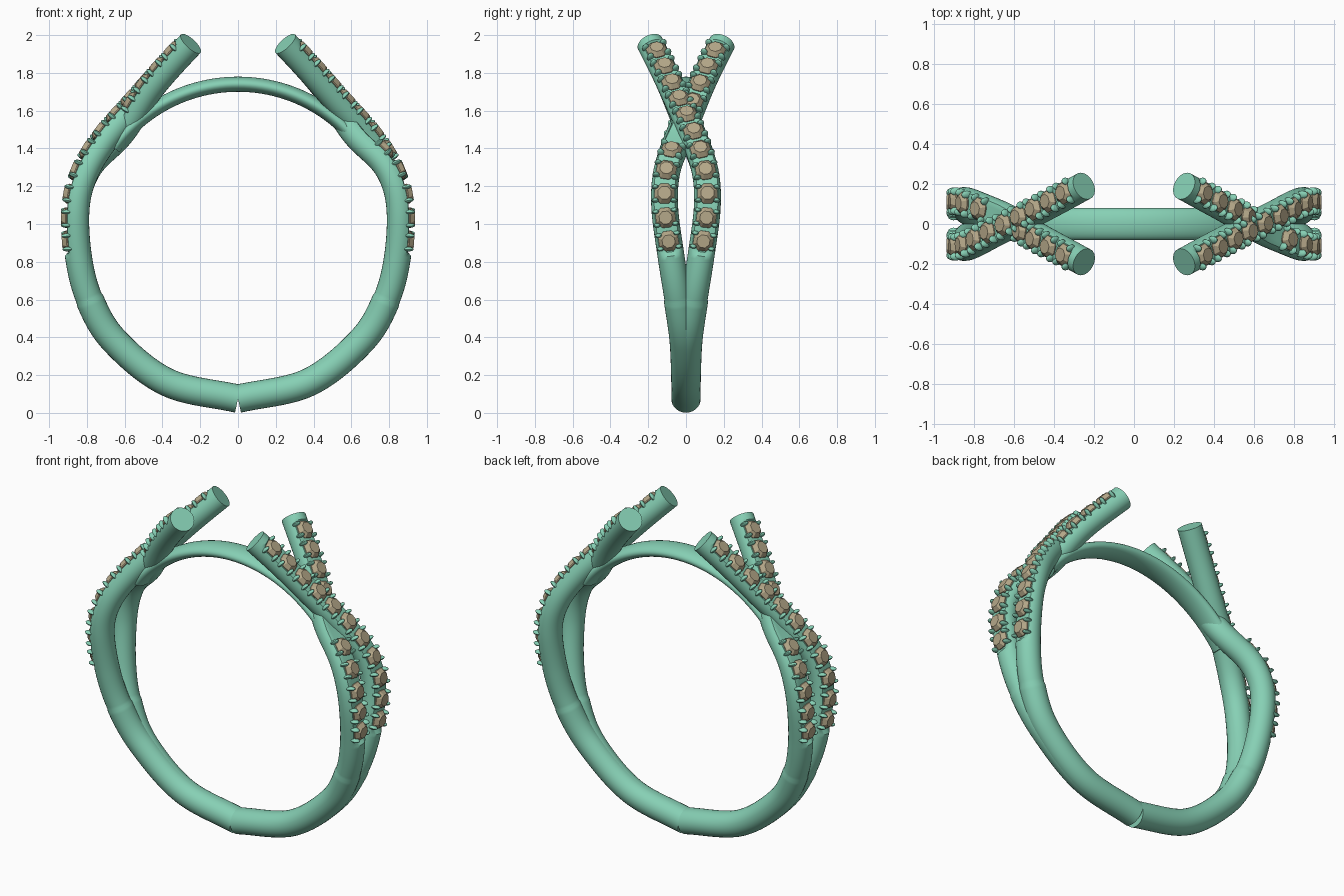
import bpy, bmesh, math
from mathutils import Vector, Matrix

if "Cube" in bpy.data.objects:
    bpy.data.objects.remove(bpy.data.objects["Cube"])


def material(name, col):
    m = bpy.data.materials.new(name)
    m.diffuse_color = (*col, 1)
    m.use_nodes = True
    m.node_tree.nodes["Principled BSDF"].inputs["Base Color"].default_value = m.diffuse_color
    return m


METAL = material("green_metal", (0.24, 0.63, 0.46))
GEM = material("tan_gem", (0.46, 0.39, 0.25))
CZ, R = 0.925, 0.85


def finish(bm, name, mat, smooth=True):
    bmesh.ops.recalc_face_normals(bm, faces=bm.faces)
    me = bpy.data.meshes.new(name)
    bm.to_mesh(me)
    bm.free()
    me.materials.append(mat)
    ob = bpy.data.objects.new(name, me)
    bpy.context.collection.objects.link(ob)
    if smooth:
        bpy.ops.object.select_all(action='DESELECT')
        ob.select_set(True)
        bpy.context.view_layer.objects.active = ob
        bpy.ops.object.shade_smooth_by_angle(angle=math.radians(40))
    return ob


def catmull(pts, n=14):
    pts = [Vector(p) for p in pts]
    ext = [2 * pts[0] - pts[1]] + pts + [2 * pts[-1] - pts[-2]]
    out = []
    for a, b, c, d in zip(ext, ext[1:], ext[2:], ext[3:]):
        for k in range(n):
            t = k / n
            out.append(0.5 * (2 * b + (c - a) * t + (2 * a - 5 * b + 4 * c - d) * t * t
                              + (3 * b - a - 3 * c + d) * t ** 3))
    return out + [pts[-1]]


def frames(path):
    # position, tangent, outward normal, sideways direction
    res = []
    for i, p in enumerate(path):
        t = (path[min(i + 1, len(path) - 1)] - path[max(i - 1, 0)]).normalized()
        n = Vector((t.z, 0, -t.x)).normalized()
        res.append((p, t, n, t.cross(n)))
    return res


def sweep(bm, fr, section, sides=28):
    rings = []
    for i, (p, t, n, b) in enumerate(fr):
        ring = []
        for k in range(sides):
            u, v = section(i, 2 * math.pi * k / sides)
            ring.append(bm.verts.new(p + n * u + b * v))
        rings.append(ring)
    for r0, r1 in zip(rings, rings[1:]):
        for k in range(sides):
            j = (k + 1) % sides
            bm.faces.new((r0[k], r0[j], r1[j], r1[k]))
    bm.faces.new(rings[0])
    bm.faces.new(rings[-1])


def strand_path(side, dip):
    pts = []
    for deg, y in ((0, 0.003), (26, 0.003), (50, 0.012), (67, 0.042), (83, 0.078)):
        a = math.radians(deg)
        pts.append((R * math.sin(a), y * side, CZ - R * math.cos(a)))
    for x, y, z in ((0.857, 0.112, 1.08), (0.81, 0.103, 1.27), (0.70, 0.046, 1.45),
                    (0.525, -0.043, 1.65), (0.38, -0.119, 1.815), (0.25, -0.19, 1.955)):
        pts.append((x, y * side, z))
    path = catmull(pts)
    return [p - n * dip * math.exp(-((p.z - 1.5) / 0.14) ** 2) for p, t, n, b in frames(path)]


def stations(fr, z0, z1, count):
    # evenly spaced frames along the path between two heights
    sel = [f for f in fr if z0 <= f[0].z <= z1]
    acc = [0]
    for f, g in zip(sel, sel[1:]):
        acc.append(acc[-1] + (g[0] - f[0]).length)
    out = []
    for k in range(count):
        s = acc[-1] * k / (count - 1)
        i = max(j for j in range(len(acc) - 1) if acc[j] <= s + 1e-9)
        w = (s - acc[i]) / (acc[i + 1] - acc[i])
        out.append((sel[i][0].lerp(sel[i + 1][0], w), *sel[i][1:]))
    return out


def add_gem(bm, f):
    p, t, n, b = f
    rings = []
    for r, h in ((0.03, 0.02), (0.057, 0.048), (0.057, 0.054), (0.036, 0.078)):
        rings.append([bm.verts.new(p + n * h + r * (t * math.cos(a) + b * math.sin(a)))
                      for a in (math.pi * (k + 0.5) / 4 for k in range(8))])
    for r0, r1 in zip(rings, rings[1:]):
        for k in range(8):
            j = (k + 1) % 8
            bm.faces.new((r0[k], r0[j], r1[j], r1[k]))
    bm.faces.new(rings[0])
    bm.faces.new(rings[-1])


def add_prongs(bm, f):
    p, t, n, b = f
    for sb in (-1, 1):
        for st in (-1, 1):
            c = p + t * 0.036 * st + b * 0.049 * sb + n * 0.05
            m = Matrix((t * 0.012, b * 0.02, n * 0.029)).transposed().to_4x4()
            m.translation = c
            bmesh.ops.create_uvsphere(bm, u_segments=10, v_segments=8, radius=1, matrix=m)


def build_strand(label, side, dip, skip):
    fr = frames(strand_path(side, dip))

    def section(i, a):
        z = fr[i][0].z
        r = 0.075 if z < 0.6 else 0.071
        u, v = r * math.cos(a), r * math.sin(a)
        if 0.84 < z < 1.925:
            u = min(u, 0.047)   # flat seat for the gems
        return u, v

    parts = []
    bm = bmesh.new()
    sweep(bm, fr, section)
    parts.append(finish(bm, label + "_strand", METAL))
    seats = [s for i, s in enumerate(stations(fr, 0.9, 1.89, 11)) if i not in skip]
    bm, bp = bmesh.new(), bmesh.new()
    for s in seats:
        add_gem(bm, s)
        add_prongs(bp, s)
    parts.append(finish(bm, label + "_gems", GEM, False))
    parts.append(finish(bp, label + "_prongs", METAL))
    # opposite shoulder: half turn about the vertical axis
    for ob in parts:
        c = ob.copy()
        c.name = ob.name.replace("right", "left")
        c.rotation_euler.z = math.pi
        bpy.context.collection.objects.link(c)


build_strand("right_over", 1, 0.0, ())
build_strand("right_under", -1, 0.045, (5, 6))

# flattened bridge closing the top of the finger hole
arc = [Vector((0.815 * math.sin(a), 0, CZ + 0.815 * math.cos(a)))
       for a in (math.radians(54 - 108 * k / 48) for k in range(49))]
bm = bmesh.new()
sweep(bm, frames(arc), lambda i, a: (0.04 * math.cos(a), 0.08 * math.sin(a)))
finish(bm, "top_bridge", METAL)
